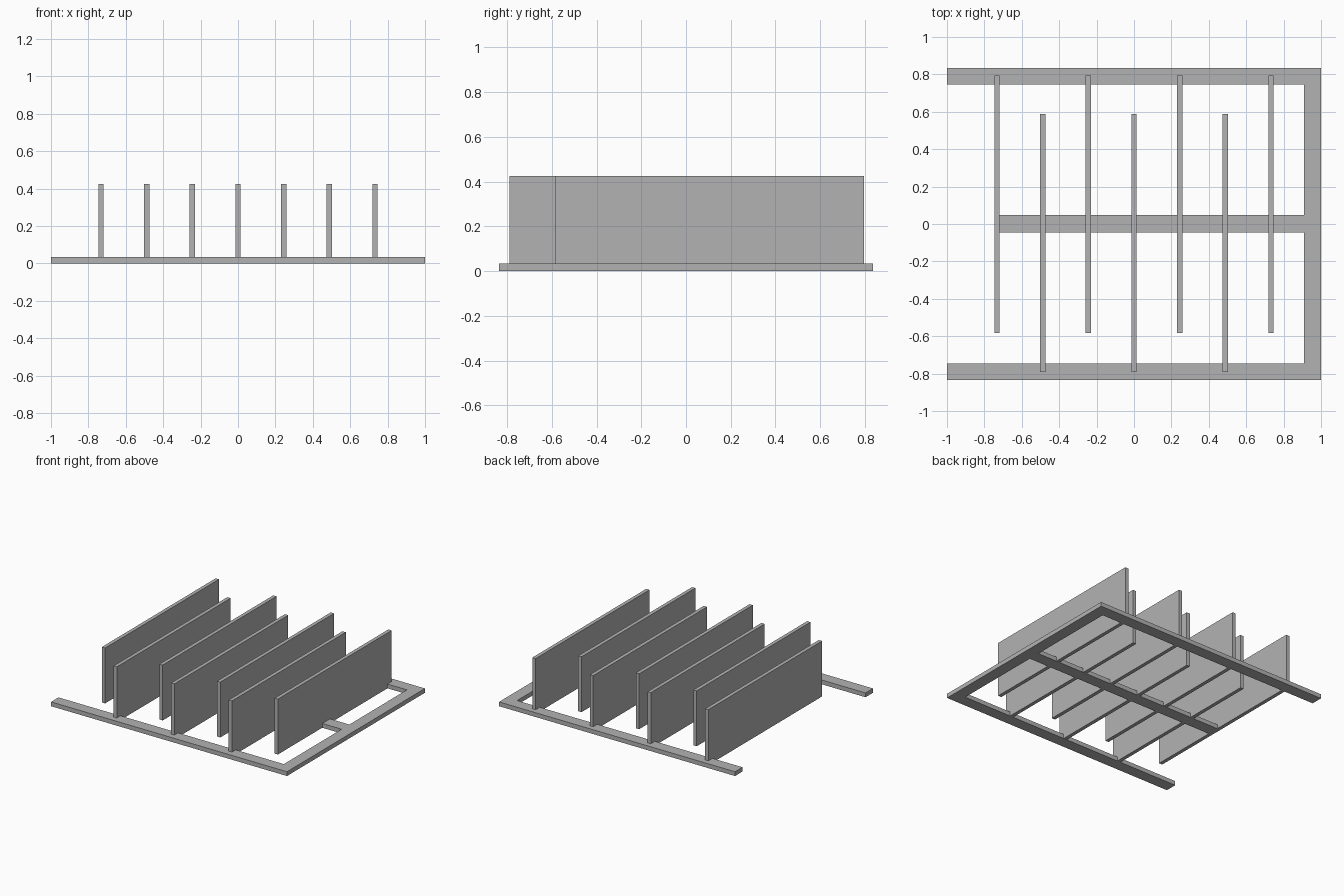
import bpy

cube = bpy.data.objects.get("Cube")
if cube:
    bpy.data.objects.remove(cube, do_unlink=True)

grey = bpy.data.materials.new("plain grey")
grey.use_nodes = True
colour = (0.45, 0.45, 0.45, 1)
grey.diffuse_color = colour
grey.node_tree.nodes["Principled BSDF"].inputs["Base Color"].default_value = colour


def box(name, x, y, z):
    """Add a box spanning the given (low, high) ranges."""
    spans = (x, y, z)
    bpy.ops.mesh.primitive_cube_add(size=1, location=[(a + b) / 2 for a, b in spans])
    obj = bpy.context.object
    obj.name = name
    obj.scale = [b - a for a, b in spans]
    bpy.ops.object.transform_apply(location=False, rotation=False, scale=True)
    obj.data.materials.append(grey)
    return obj


BASE = (0, 0.033)
HALF = 0.835
BAR = 0.09
INNER = 1 - BAR

# Flat frame: two long rails, a short centre rail and a closing side bar
box("front_rail", (-1, INNER), (-HALF, BAR - HALF), BASE)
box("back_rail", (-1, INNER), (HALF - BAR, HALF), BASE)
box("centre_rail", (-0.745, INNER), (-0.045, 0.048), BASE)
box("side_bar", (INNER, 1), (-HALF, HALF), BASE)

# Upright plates, staggered alternately to the back and the front
for i in range(7):
    x = (i - 3) * 0.244
    y = (-0.583, 0.795) if i % 2 == 0 else (-0.79, 0.588)
    box(f"upright_plate_{i + 1}", (x - 0.014, x + 0.014), y, (0.0005, 0.425))
